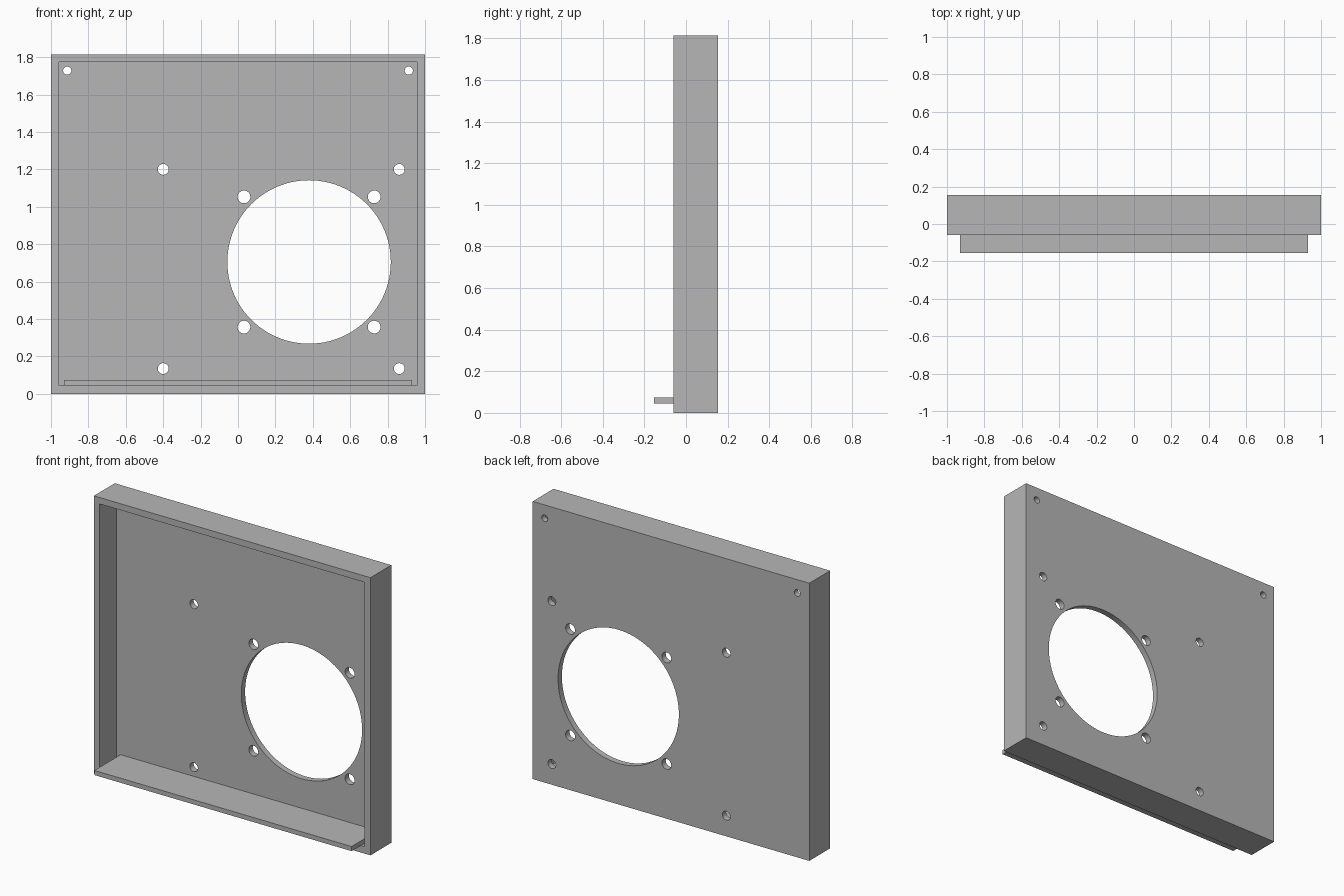
import bpy
import bmesh
from math import radians
from mathutils import Matrix, Vector

if "Cube" in bpy.data.objects:
    bpy.data.objects.remove(bpy.data.objects["Cube"], do_unlink=True)

HEIGHT = 1.815
FRONT, PANEL, BACK = -0.06, 0.115, 0.155   # depth of rim, panel face, rear face
LIP_FRONT = -0.155
WALL = 0.042

grey = bpy.data.materials.new("plain grey")
grey.use_nodes = True
grey.diffuse_color = (0.47, 0.47, 0.47, 1)
grey.node_tree.nodes["Principled BSDF"].inputs["Base Color"].default_value = grey.diffuse_color


def add_object(name, bm):
    mesh = bpy.data.meshes.new(name)
    bm.to_mesh(mesh)
    bm.free()
    mesh.materials.append(grey)
    obj = bpy.data.objects.new(name, mesh)
    bpy.context.collection.objects.link(obj)
    return obj


def box(name, low, high):
    low, high = Vector(low), Vector(high)
    bm = bmesh.new()
    matrix = Matrix.Translation((low + high) / 2) @ Matrix.Diagonal((*(high - low), 1))
    bmesh.ops.create_cube(bm, size=1, matrix=matrix)
    return add_object(name, bm)


def add_drill(bm, x, z, radius, sides):
    matrix = Matrix.Translation((x, PANEL, z)) @ Matrix.Rotation(radians(90), 4, "X")
    bmesh.ops.create_cone(bm, cap_ends=True, segments=sides, radius1=radius,
                          radius2=radius, depth=0.2, matrix=matrix)


def cut(target, cutter):
    cutter.hide_render = True
    mod = target.modifiers.new("cut", "BOOLEAN")
    mod.operation, mod.solver, mod.object = "DIFFERENCE", "EXACT", cutter
    bpy.ops.object.select_all(action="DESELECT")
    bpy.context.view_layer.objects.active = target
    target.select_set(True)
    bpy.ops.object.modifier_apply(modifier=mod.name)
    bpy.data.objects.remove(cutter, do_unlink=True)


# Shallow tray, open at the front
housing = box("housing", (-1, FRONT, 0), (1, BACK, HEIGHT))
cut(housing, box("cavity_cutter", (-1 + WALL, FRONT - 0.1, WALL + 0.003),
                 (1 - WALL, PANEL, HEIGHT - WALL)))

# Large round opening, its four screw holes, and the outer mounting holes
drills = bmesh.new()
add_drill(drills, 0.38, 0.705, 0.437, 96)
for x in (0.032, 0.728):
    for z in (0.357, 1.053):
        add_drill(drills, x, z, 0.034, 32)
for x in (-0.4, 0.862):
    for z in (0.135, 1.2):
        add_drill(drills, x, z, 0.029, 32)
for x in (-0.913, 0.913):
    add_drill(drills, x, 1.728, 0.022, 32)
cut(housing, add_object("hole_cutter", drills))
bpy.ops.object.shade_smooth_by_angle(angle=radians(30))

# Shelf lying on the tray floor and sticking out of the front
box("bottom_lip", (-0.93, LIP_FRONT, WALL + 0.003), (0.93, PANEL, 0.075))
